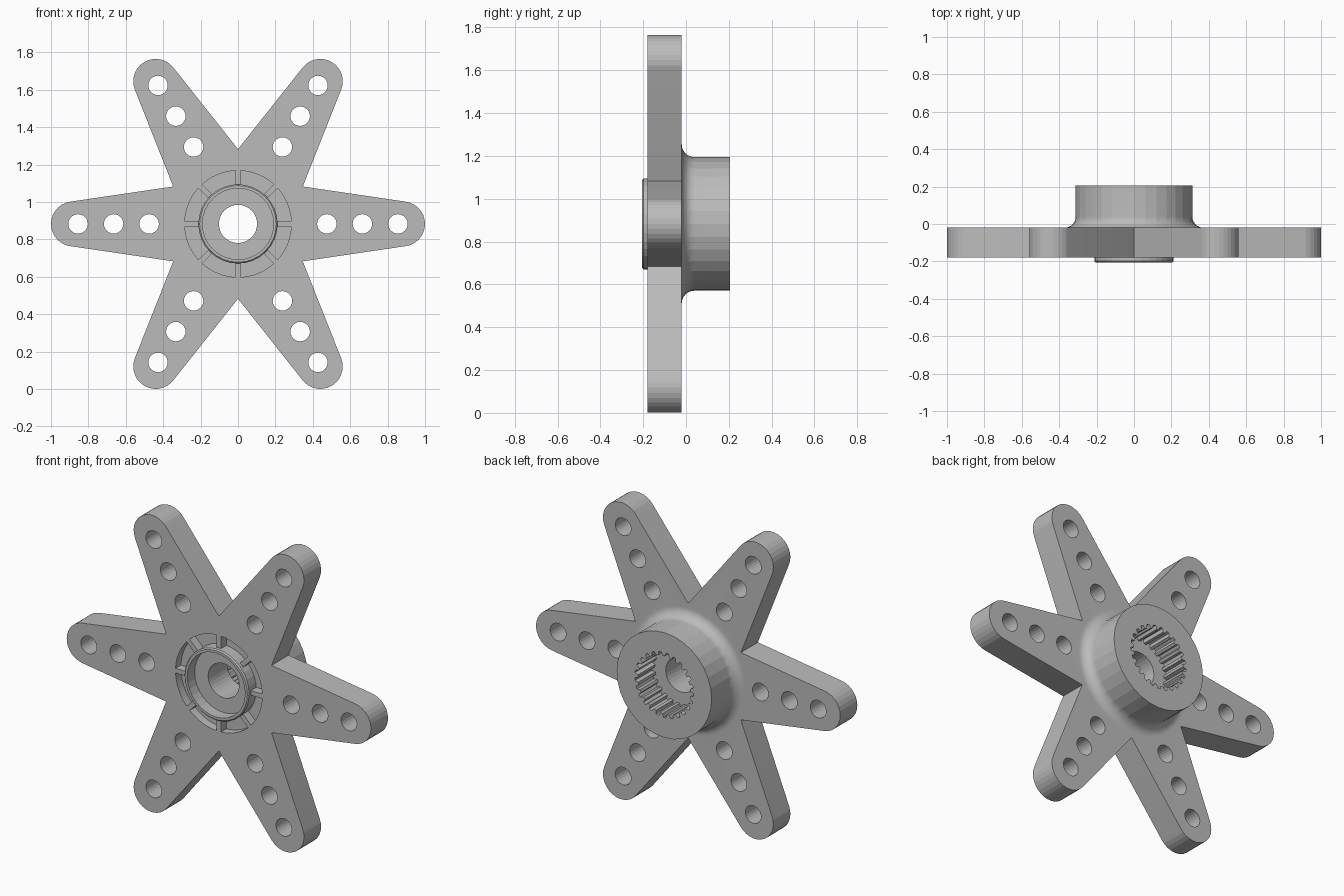
import bpy
import bmesh
from math import cos, sin, pi, radians

cube = bpy.data.objects.get("Cube")
if cube:
    bpy.data.objects.remove(cube, do_unlink=True)

CENTRE_Z = 0.8825
PLATE_FRONT, PLATE_BACK = -0.18, -0.02
HUB_END = 0.205
SIDES = 32

grey = bpy.data.materials.new("plastic grey")
grey.use_nodes = True
colour = (0.5, 0.5, 0.5, 1)
grey.diffuse_color = colour
grey.node_tree.nodes["Principled BSDF"].inputs["Base Color"].default_value = colour


def polar(r, a):
    return (r * cos(a), r * sin(a))


def circle(r, n=SIDES, cx=0, cz=0):
    return [(cx + r * cos(2 * pi * i / n), cz + r * sin(2 * pi * i / n)) for i in range(n)]


def loft(bm, sections):
    """Closed solid through (outline, y) sections, stacked along y."""
    rings = [[bm.verts.new((x, y, z + CENTRE_Z)) for x, z in pts] for pts, y in sections]
    for a, b in zip(rings, rings[1:]):
        for i in range(len(a)):
            j = (i + 1) % len(a)
            bm.faces.new((a[i], a[j], b[j], b[i]))
    bm.faces.new(rings[0])
    bm.faces.new(rings[-1])


def solid(name, *lofts):
    bm = bmesh.new()
    for sections in lofts:
        loft(bm, sections)
    bmesh.ops.recalc_face_normals(bm, faces=bm.faces)
    mesh = bpy.data.meshes.new(name)
    bm.to_mesh(mesh)
    bm.free()
    mesh.materials.append(grey)
    obj = bpy.data.objects.new(name, mesh)
    bpy.context.collection.objects.link(obj)
    return obj


def combine(target, other, operation):
    mod = target.modifiers.new(operation.lower(), 'BOOLEAN')
    mod.operation = operation
    mod.solver = 'EXACT'
    mod.object = other
    bpy.ops.object.select_all(action='DESELECT')
    bpy.context.view_layer.objects.active = target
    target.select_set(True)
    bpy.ops.object.modifier_apply(modifier=mod.name)
    bpy.data.objects.remove(other, do_unlink=True)


# Six tapered arms with rounded tips
outline = []
for k in range(6):
    arm = k * pi / 3
    cx, cz = polar(0.88, arm)
    outline.append(polar(0.4, arm - pi / 6))
    for i in range(15):
        a = arm + radians(-82 + 164 * i / 14)
        outline.append((cx + 0.12 * cos(a), cz + 0.12 * sin(a)))
body = solid("six_arm_horn", [(outline, PLATE_FRONT), (outline, PLATE_BACK)])

# Screw holes, three to an arm
holes = []
for k in range(6):
    for r in (0.475, 0.665, 0.855):
        x, z = polar(r, k * pi / 3)
        ring = circle(0.052, 24, x, z)
        holes.append([(ring, -0.3), (ring, 0.1)])
combine(body, solid("arm_holes", *holes), 'DIFFERENCE')

# Eight curved pockets, leaving straight ribs between them
pockets = []
for k in range(8):
    pts = []
    for r, order in ((0.285, range(7)), (0.2, range(6, -1, -1))):
        gap = 0.014 / r
        pts += [polar(r, k * pi / 4 + gap + (pi / 4 - 2 * gap) * i / 6) for i in order]
    pockets.append([(pts, -0.3), (pts, PLATE_FRONT + 0.05)])
combine(body, solid("ring_pockets", *pockets), 'DIFFERENCE')

# Raised front ring with a small bevel
ring = solid("front_ring", [(circle(0.212), -0.1), (circle(0.212), -0.198),
                            (circle(0.205), -0.205)])
combine(body, ring, 'UNION')

# Rear hub with a filleted foot
profile = [(0.372, -0.05)]
for i in range(13):
    t = pi / 2 * i / 12
    profile.append((0.372 - 0.06 * sin(t), 0.04 - 0.06 * cos(t)))
profile.append((0.312, HUB_END))
combine(body, solid("rear_hub", [(circle(r), y) for r, y in profile]), 'UNION')

# Front recess, screw hole and splined rear socket
recess = circle(0.19)
combine(body, solid("front_recess", [(recess, -0.3), (recess, -0.135)]), 'DIFFERENCE')
bore = circle(0.102)
combine(body, solid("screw_hole", [(bore, -0.3), (bore, 0.3)]), 'DIFFERENCE')
TEETH = 25
spline = []
for k in range(TEETH):
    for r, step in ((0.172, 0), (0.172, 0.35), (0.193, 0.5), (0.193, 0.85)):
        spline.append(polar(r, 2 * pi * (k + step) / TEETH))
combine(body, solid("spline_socket", [(spline, 0.045), (spline, 0.3)]), 'DIFFERENCE')

# Blend the fillet, keep the facets crisp
bpy.ops.object.select_all(action='DESELECT')
body.select_set(True)
bpy.context.view_layer.objects.active = body
bpy.ops.object.shade_smooth_by_angle(angle=radians(10))
